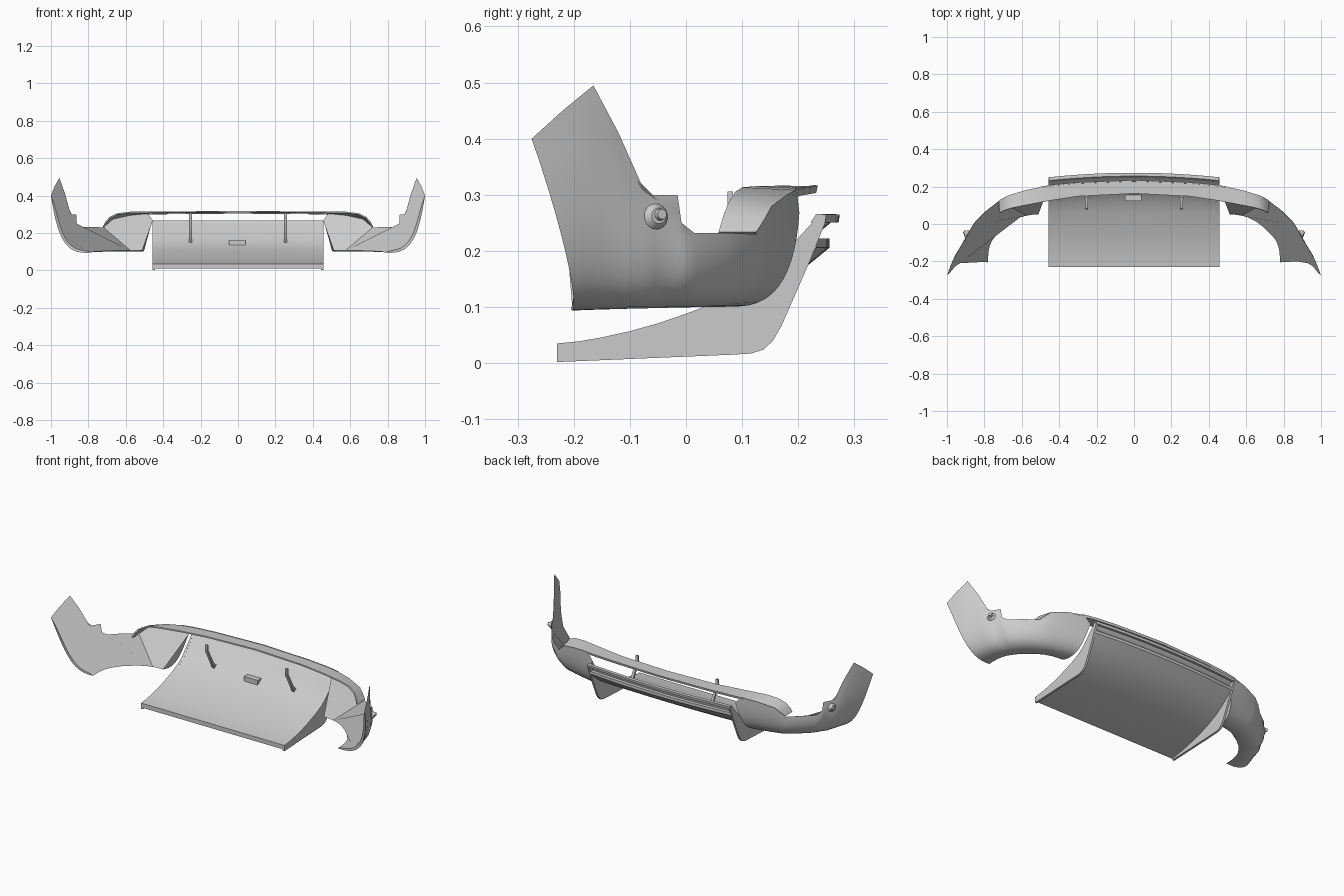
import bpy, bmesh, math
from mathutils import Vector

cube = bpy.data.objects.get("Cube")
if cube:
    bpy.data.objects.remove(cube, do_unlink=True)

grey = bpy.data.materials.new("light_grey")
grey.use_nodes = True
grey.diffuse_color = (0.6, 0.6, 0.6, 1)
grey.node_tree.nodes["Principled BSDF"].inputs["Base Color"].default_value = (0.6, 0.6, 0.6, 1)


def finish(name, bm, mirror=False, thickness=0.0):
    """Turn a bmesh into a named object, mirrored and thickened if asked."""
    bmesh.ops.recalc_face_normals(bm, faces=bm.faces)
    mesh = bpy.data.meshes.new(name)
    bm.to_mesh(mesh)
    bm.free()
    mesh.materials.append(grey)
    obj = bpy.data.objects.new(name, mesh)
    bpy.context.collection.objects.link(obj)
    if mirror:
        mod = obj.modifiers.new("mirror", 'MIRROR')
        mod.merge_threshold = 0.0005
    if thickness:
        mod = obj.modifiers.new("shell", 'SOLIDIFY')
        mod.thickness = thickness
        mod.offset = 0
    bpy.ops.object.select_all(action='DESELECT')
    obj.select_set(True)
    bpy.context.view_layer.objects.active = obj
    bpy.ops.object.convert(target='MESH')
    bpy.ops.object.shade_smooth_by_angle(angle=math.radians(35))
    for face in obj.data.polygons:
        if len(face.vertices) > 4:
            face.use_smooth = False


def skin(bm, rows, closed=False):
    """Bridge equal point rows with quads and return the vertex grid."""
    grid = [[bm.verts.new(p) for p in row] for row in rows]
    count = len(rows[0])
    for a, b in zip(grid, grid[1:]):
        for i in range(count if closed else count - 1):
            j = (i + 1) % count
            bm.faces.new((a[i], a[j], b[j], b[i]))
    return grid


def loft(name, rows, closed=False, **options):
    """Skin point rows; closed rows become a capped solid."""
    bm = bmesh.new()
    grid = skin(bm, rows, closed)
    if closed:
        bm.faces.new(grid[0])
        bm.faces.new(grid[-1])
    finish(name, bm, **options)


def bezier(a, b, c, d, steps):
    points = []
    for i in range(steps + 1):
        t = i / steps
        s = 1 - t
        points.append(a * s**3 + b * (3 * s * s * t) + c * (3 * s * t * t) + d * t**3)
    return points


def extrude(name, profile, x0, x1, **options):
    """Extrude a (y, z) outline between two x positions."""
    loft(name, [[(x, y, z) for y, z in profile] for x in (x0, x1)], closed=True, **options)


# Bumper corner skin: upper edge, flank control and lower edge per station
stations = [
    ((1.0, -.275, .40), (.963, -.192), (.78, -.205)),
    ((.98, -.22, .45), (.957, -.165), (.78, -.18)),
    ((.955, -.165, .495), (.945, -.14), (.778, -.15)),
    ((.925, -.12, .41), (.93, -.105), (.772, -.12)),
    ((.90, -.08, .32), (.915, -.07), (.76, -.09)),
    ((.89, -.06, .30), (.90, -.05), (.745, -.07)),
    ((.865, -.015, .30), (.876, -.01), (.725, -.045)),
    ((.862, -.008, .25), (.87, 0), (.717, -.037)),
    ((.845, .015, .232), (.848, .026), (.69, -.015)),
    ((.79, .07, .232), (.79, .08), (.65, .015)),
    ((.72, .125, .23), (.72, .13), (.61, .035)),
    ((.67, .152, .276), (.65, .155), (.575, .045)),
    ((.58, .18, .296), (.58, .175), (.54, .05)),
    ((.485, .198, .304), (.53, .19), (.52, .05)),
    ((.455, .202, .268), (.495, .195), (.512, .05)),
]
STEPS = 14
CREASE = 10
rows = []
for n, (upper, flank, lower) in enumerate(stations):
    s = n / (len(stations) - 1)
    top = Vector(upper)
    side = Vector((*flank, .16))
    edge = Vector((*lower, .096 + .011 * math.sin(math.pi * s / 2)))
    corner = side.lerp(edge, .24)
    corner.z = .078
    rows.append(bezier(top, side, corner, edge, STEPS))

bm = bmesh.new()
grid = skin(bm, rows)
upper_edge = [column[0] for column in grid]
lower_edge = [column[-1] for column in grid]

# Narrow flange along the front edge of each corner
flange = [grid[0][0]]
for i in range(1, STEPS):
    t = i / STEPS
    width = .022 * math.sqrt(math.sin(math.pi * t))
    shift = Vector((-width * (1 - t), 0, width * t))
    flange.append(bm.verts.new(grid[0][i].co + shift))
flange.append(grid[0][-1])
for i in range(STEPS):
    corners = [grid[0][i], grid[0][i + 1], flange[i + 1], flange[i]]
    bm.faces.new(list(dict.fromkeys(corners)))

# Flat panels closing the inside and the inner end
bm.faces.new(flange + lower_edge[1:CREASE + 2] + upper_edge[CREASE:0:-1])
bm.faces.new(upper_edge[CREASE:] + lower_edge[:CREASE:-1])
bm.faces.new(grid[-1])
finish("bumper_corners", bm, mirror=True)

# Shelf bridging the two corners
inner = [(0, .163, .313), (.3, .148, .312), (.45, .125, .312), (.58, .1, .31),
         (.645, .087, .302), (.685, .075, .283), (.705, .066, .26), (.716, .058, .232)]
outer = [(0, .232, .312), (.3, .22, .31), (.43, .208, .308), (.5, .197, .305),
         (.58, .18, .297), (.67, .152, .277), (.695, .14, .255), (.72, .125, .232)]
loft("rear_shelf", [inner, outer], mirror=True, thickness=.007)

# Rolled lip along the back of the shelf
lip = outer[:4]
loft("shelf_lip", [[(x, y, z + .005) for x, y, z in lip],
                   [(x, y - .003, z - .008) for x, y, z in lip]],
     mirror=True, thickness=.006)

# Diffuser: thick curved panel bowed rearwards, hanging between two fences
HALF = .455
curve = [(-.23, .035), (-.19, .039), (-.15, .046), (-.1, .057), (-.05, .071), (0, .088),
         (.06, .111), (.11, .136), (.15, .167), (.19, .212), (.22, .245), (.24, .264)]
panel_back = [(.236, .252), (.216, .235), (.213, .222), (.232, .222), (.232, .206),
              (.2, .178), (.16, .145), (.11, .112), (.05, .083), (0, .064),
              (-.07, .043), (-.15, .024), (-.23, .01)]
columns = [HALF * (i / 8 - 1) for i in range(17)]


def bowed(profile):
    """Repeat a (y, z) outline across the width, pushed back at the centre."""
    return [[(x, y + .024 * (1 - (x / HALF) ** 2) * min(1, max(0, y) / .22), z)
             for y, z in profile] for x in columns]


loft("diffuser_panel", bowed(curve + panel_back), closed=True)
loft("diffuser_rib", bowed([(.222, .251), (.232, .266), (.25, .265), (.248, .251)]),
     closed=True)

underside = [(.248, .25), (.22, .18), (.185, .1), (.17, .066), (.155, .04),
             (.138, .024), (.115, .017), (.08, .015), (-.23, .002)]
extrude("diffuser_fences", curve + underside, HALF - .01, HALF + .002, mirror=True)

# Slanted strut brackets standing on the panel
extrude("strut_brackets",
        [(.074, .306), (.074, .27), (.138, .15), (.155, .15), (.155, .165),
         (.145, .165), (.084, .275), (.084, .306)],
        .247, .262, mirror=True)

# Small plate at the centre of the panel
extrude("centre_bracket", [(.122, .163), (.122, .135), (.155, .158), (.155, .163)], -.047, .04)

# Round sensors on the corners
axis = Vector((.88, .42, .1)).normalized()
turn = axis.to_track_quat('Z', 'Y').to_matrix().to_4x4()
for name, spot, r1, r2, depth in (
        ("sensor_bases", (.898, -.051, .262), .023, .014, .012),
        ("sensor_knobs", (.905, -.045, .265), .011, .009, .012)):
    bm = bmesh.new()
    bmesh.ops.create_cone(bm, cap_ends=True, segments=20, radius1=r1, radius2=r2, depth=depth)
    bmesh.ops.transform(bm, matrix=turn, verts=bm.verts)
    bmesh.ops.translate(bm, vec=spot, verts=bm.verts)
    finish(name, bm, mirror=True)
